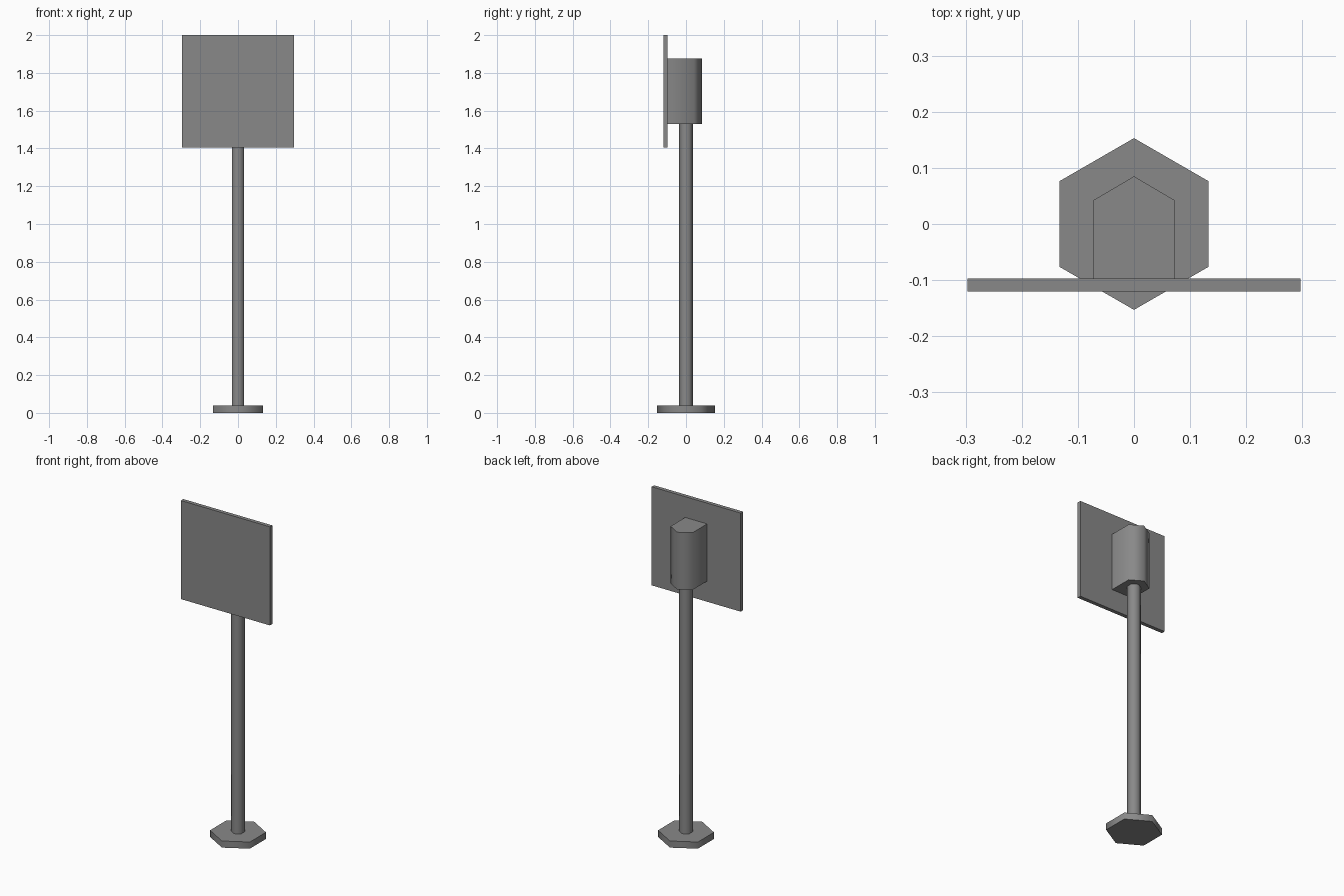
import bpy, bmesh, math

cube = bpy.data.objects.get("Cube")
if cube:
    bpy.data.objects.remove(cube, do_unlink=True)

# Single grey finish
GREY = (0.25, 0.25, 0.25, 1)
grey = bpy.data.materials.new("grey metal")
grey.use_nodes = True
grey.diffuse_color = GREY
grey.node_tree.nodes["Principled BSDF"].inputs["Base Color"].default_value = GREY


def prism(name, outline, z0, z1):
    """Extrude an xy outline from z0 up to z1, rounding the shading of its sides."""
    bm = bmesh.new()
    base = bm.faces.new([bm.verts.new((x, y, z0)) for x, y in outline])
    top = bmesh.ops.extrude_face_region(bm, geom=[base], use_keep_orig=True)["geom"]
    for v in top:
        if isinstance(v, bmesh.types.BMVert):
            v.co.z = z1
    bmesh.ops.recalc_face_normals(bm, faces=bm.faces)
    mesh = bpy.data.meshes.new(name)
    bm.to_mesh(mesh)
    bm.free()
    mesh.materials.append(grey)
    obj = bpy.data.objects.new(name, mesh)
    bpy.context.collection.objects.link(obj)
    bpy.ops.object.select_all(action='DESELECT')
    obj.select_set(True)
    bpy.context.view_layer.objects.active = obj
    bpy.ops.object.shade_smooth_by_angle(angle=math.radians(65))
    return obj


def hexagon(r):
    """Hexagon with one corner towards the back."""
    return [(r * math.cos(a), r * math.sin(a))
            for a in (math.radians(30 + 60 * i) for i in range(6))]


# Foot and post
prism("base_plate", hexagon(0.153), 0, 0.04)
prism("post", hexagon(0.038), 0.04, 1.53)

# Housing: half hexagon at the back, straight sides running into the panel
prism("housing", [(-0.073, -0.097), (0.073, -0.097), (0.073, 0.042),
                  (0, 0.085), (-0.073, 0.042)], 1.53, 1.875)

# Square front panel
prism("sign_panel", [(-0.297, -0.12), (0.297, -0.12),
                     (0.297, -0.097), (-0.297, -0.097)], 1.406, 2.0)
